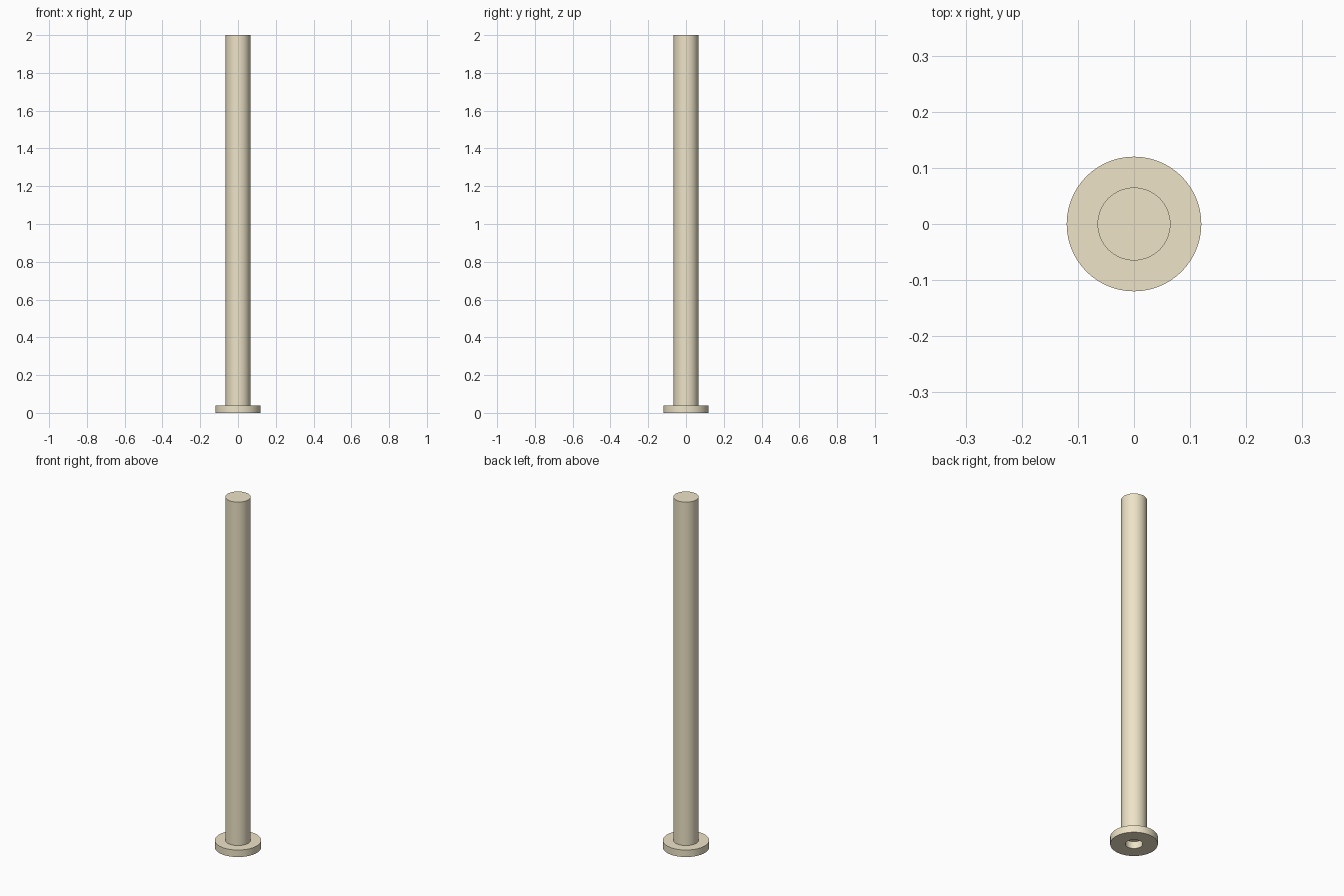
import bpy, bmesh, math

if "Cube" in bpy.data.objects:
    bpy.data.objects.remove(bpy.data.objects["Cube"])

mat = bpy.data.materials.new("cream")
mat.diffuse_color = (0.85, 0.77, 0.57, 1)
mat.use_nodes = True
mat.node_tree.nodes["Principled BSDF"].inputs["Base Color"].default_value = mat.diffuse_color


def lathe(name, profile, sides=64, closed=False):
    """Spin an (r, z) profile around z."""
    bm = bmesh.new()
    verts = [bm.verts.new((r, 0, z)) for r, z in profile]
    edges = [bm.edges.new(p) for p in zip(verts, verts[1:])]
    if closed:
        edges.append(bm.edges.new((verts[-1], verts[0])))
    bmesh.ops.spin(bm, geom=verts + edges, cent=(0, 0, 0), axis=(0, 0, 1),
                   angle=math.tau, steps=sides, use_duplicate=False)
    bmesh.ops.remove_doubles(bm, verts=bm.verts, dist=1e-5)
    bmesh.ops.recalc_face_normals(bm, faces=bm.faces)
    mesh = bpy.data.meshes.new(name)
    bm.to_mesh(mesh)
    bm.free()
    ob = bpy.data.objects.new(name, mesh)
    bpy.context.collection.objects.link(ob)
    mesh.materials.append(mat)
    bpy.ops.object.select_all(action='DESELECT')
    ob.select_set(True)
    bpy.context.view_layer.objects.active = ob
    bpy.ops.object.shade_smooth_by_angle(angle=math.radians(30))
    return ob


# Base ring with a central hole
lathe("base_flange", [(0.044, 0), (0.12, 0), (0.12, 0.04), (0.044, 0.04)], closed=True)

# Solid round post standing on the ring
lathe("post", [(0, 0.04), (0.065, 0.04), (0.065, 2.0), (0, 2.0)])
